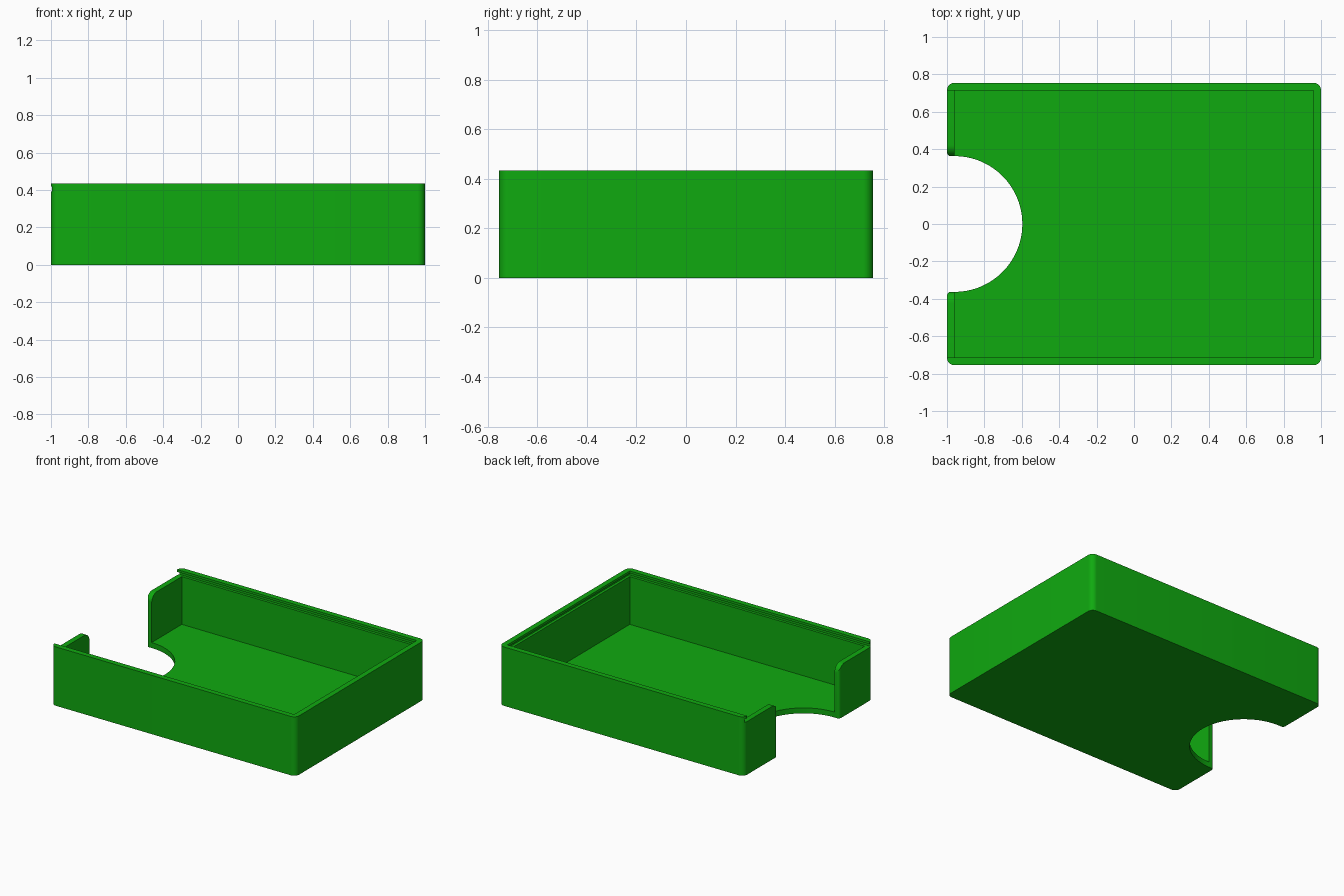
import bpy, bmesh
from math import sin, cos, pi, radians
from mathutils import Vector

cube = bpy.data.objects.get("Cube")
if cube:
    bpy.data.objects.remove(cube, do_unlink=True)

LENGTH, WIDTH, HEIGHT = 2.0, 1.51, 0.435
HX, HY = LENGTH / 2, WIDTH / 2
WALL, FLOOR, CORNER = 0.04, 0.04, 0.04
GROOVE = 0.02                      # how far the lid groove bites into the walls
LEDGE, LIP = 0.393, 0.418          # bottom and top of the lid groove
NOTCH = 0.363                      # radius of the thumb notch

green = bpy.data.materials.new("green plastic")
green.use_nodes = True
green.diffuse_color = (0.005, 0.40, 0.005, 1)
green.node_tree.nodes["Principled BSDF"].inputs["Base Color"].default_value = green.diffuse_color


def arc(cx, cy, r, start, end, steps):
    angles = [radians(start + (end - start) * i / steps) for i in range(steps + 1)]
    return [(cx + r * cos(a), cy + r * sin(a)) for a in angles]


def prism(name, outline, low, high, axis="z"):
    """Extrude a closed 2D outline along z, or along x for a (y, z) outline."""
    place = {"z": lambda p, h: (p[0], p[1], h), "x": lambda p, h: (h, p[0], p[1])}[axis]
    bm = bmesh.new()
    face = bm.faces.new([bm.verts.new(place(p, low)) for p in outline])
    new = bmesh.ops.extrude_face_region(bm, geom=[face])["geom"]
    shift = Vector(place((0, 0), high - low))
    bmesh.ops.translate(bm, vec=shift, verts=[g for g in new if isinstance(g, bmesh.types.BMVert)])
    bmesh.ops.recalc_face_normals(bm, faces=bm.faces)
    mesh = bpy.data.meshes.new(name)
    bm.to_mesh(mesh)
    bm.free()
    ob = bpy.data.objects.new(name, mesh)
    bpy.context.collection.objects.link(ob)
    return ob


def block(name, x0, x1, half_y, z0, z1):
    return prism(name, [(x0, -half_y), (x1, -half_y), (x1, half_y), (x0, half_y)], z0, z1)


def mirror(points):
    """Close an outline that is symmetric across its first or second axis."""
    return points + [(x, -y) for x, y in reversed(points)]


# Outer shell with rounded vertical corners
outline = []
for i, (sx, sy) in enumerate([(1, 1), (-1, 1), (-1, -1), (1, -1)]):
    outline += arc(sx * (HX - CORNER), sy * (HY - CORNER), CORNER, 90 * i, 90 * i + 90, 10)
box = prism("open_box", outline, 0, HEIGHT)

# Cavity, lid groove and the open end through which the lid slides
inner_x, inner_y = HX - WALL, HY - WALL
cutters = [
    block("cavity_cutter", -inner_x, inner_x, inner_y, FLOOR, 1),
    block("groove_cutter", -1.2, inner_x + GROOVE, inner_y + GROOVE, LEDGE, LIP),
    block("lid_entry_cutter", -1.2, 0, inner_y, LEDGE + 0.01, 1),
]

# Thumb notch: half circle in the floor, rounded lead-in at the wall ends
r = 0.02
plan = [(-1.2, NOTCH + r)]
plan += arc(-HX + r, NOTCH + r, r, 180, 270, 6)
plan += arc(-inner_x, 0, NOTCH, 90, 2, 32)
cutters.append(prism("notch_cutter", mirror(plan), -0.2, 1))

# Rounded upper corners of the two wall ends
r = 0.06
right_side = [(NOTCH - 0.01, 0.1), (NOTCH, 0.1)]
right_side += arc(NOTCH + r, LEDGE - r, r, 180, 90, 10) + [(NOTCH + r, LEDGE + 0.015)]
left_side = [(-y, z) for y, z in reversed(right_side)]
cutters.append(prism("wall_end_cutter", right_side + left_side, -1.2, -inner_x + 0.01, "x"))

for cutter in cutters:
    cutter.hide_render = True
    mod = box.modifiers.new(cutter.name, "BOOLEAN")
    mod.operation = "DIFFERENCE"
    mod.solver = "EXACT"
    mod.object = cutter

# Bake the cuts and discard the cutters
deps = bpy.context.evaluated_depsgraph_get()
baked = bpy.data.meshes.new_from_object(box.evaluated_get(deps))
box.modifiers.clear()
box.data = baked
for cutter in cutters:
    bpy.data.objects.remove(cutter, do_unlink=True)

box.data.materials.clear()
box.data.materials.append(green)
for ob in bpy.context.selected_objects:
    ob.select_set(False)
box.select_set(True)
bpy.context.view_layer.objects.active = box
bpy.ops.object.shade_smooth_by_angle(angle=radians(30))
